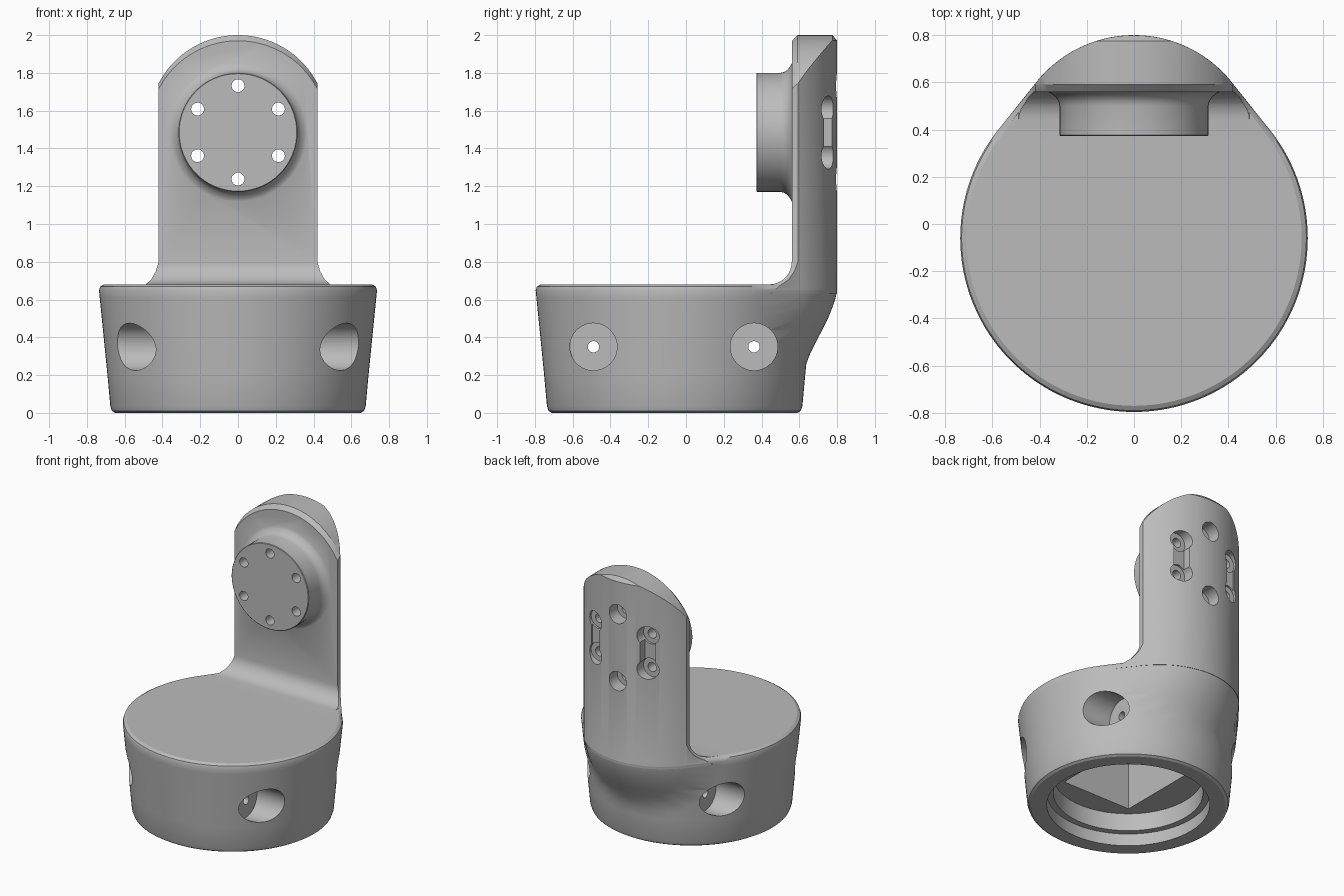
import bpy, bmesh, math
from mathutils import Vector

if "Cube" in bpy.data.objects:
    bpy.data.objects.remove(bpy.data.objects["Cube"])

grey = bpy.data.materials.new("satin grey")
grey.use_nodes = True
grey.diffuse_color = (0.5, 0.5, 0.5, 1)
grey.node_tree.nodes["Principled BSDF"].inputs["Base Color"].default_value = grey.diffuse_color


def loft(name, rings):
    """Closed solid skinned through rings of equal point count."""
    bm = bmesh.new()
    loops = [[bm.verts.new(p) for p in ring] for ring in rings]
    for a, b in zip(loops, loops[1:]):
        n = len(a)
        for i in range(n):
            j = (i + 1) % n
            bm.faces.new((a[i], a[j], b[j], b[i]))
    bm.faces.new(loops[0])
    bm.faces.new(loops[-1])
    bmesh.ops.recalc_face_normals(bm, faces=bm.faces)
    mesh = bpy.data.meshes.new(name)
    bm.to_mesh(mesh)
    bm.free()
    ob = bpy.data.objects.new(name, mesh)
    ob.data.materials.append(grey)
    bpy.context.collection.objects.link(ob)
    return ob


def lathe(name, profile, axis, centre, sides=48):
    """Stepped round solid; profile holds (position along axis, radius)."""
    k = "xyz".index(axis)
    rings = []
    for pos, r in profile:
        ring = []
        for i in range(sides):
            a = math.tau * i / sides
            p = Vector(centre)
            p[k] = pos
            p[(k + 1) % 3] += r * math.cos(a)
            p[(k + 2) % 3] += r * math.sin(a)
            ring.append(p)
        rings.append(ring)
    return loft(name, rings)


def box(name, x, y, z):
    return loft(name, [[(x[0], y[0], h), (x[1], y[0], h), (x[1], y[1], h), (x[0], y[1], h)] for h in z])


def combine(target, other, operation):
    mod = target.modifiers.new(operation, "BOOLEAN")
    mod.operation, mod.object, mod.solver = operation, other, "EXACT"
    bpy.context.view_layer.objects.active = target
    bpy.ops.object.modifier_apply(modifier=mod.name)
    bpy.data.objects.remove(other)


AXIS_Y = -0.06
BACK_R = 0.53


def egg(z, big, back):
    """Outline around a main circle and a smaller circle bulging to the back."""
    ring = []
    small_y = back - BACK_R
    for i in range(128):
        a = math.tau * i / 128
        nx, ny = math.cos(a), math.sin(a)
        if BACK_R + small_y * ny > big + AXIS_Y * ny:
            ring.append((BACK_R * nx, small_y + BACK_R * ny, z))
        else:
            ring.append((big * nx, AXIS_Y + big * ny, z))
    return ring


# Flared cup with rounded rims and a bulge rising into the upright
cup = [(0, .65, .59), (.01, .667, .607), (.035, .676, .615), (.2, .691, .62), (.26, .697, .634),
       (.32, .703, .66), (.38, .709, .69), (.44, .715, .722), (.5, .721, .752), (.56, .727, .776),
       (.61, .732, .792), (.65, .736, .80), (.668, .73, .794), (.68, .71, .774)]
body = loft("mounting_bracket", [egg(*row) for row in cup])

# Upright: bulged outline trimmed by a side profile and a round-topped front profile
upright = loft("upright", [egg(.632, .735, .7995), egg(2.1, .735, .7995)])
side = [(1, .6), (1, 2.2), (.56, 2.2)]
for i in range(9):
    a = math.pi / 2 * i / 8
    side.append((.44 + .12 * math.cos(a), .8 - .12 * math.sin(a)))
side.append((.44, .6))
combine(upright, loft("side_trim", [[(x, y, z) for y, z in side] for x in (-1, 1)]), "INTERSECT")


def front_outline(y, drop):
    half = [(.56, .6), (.5, .67), (.46, .705), (.435, .75), (.42, .8)]
    arc = []
    for i in range(33):
        x = .42 - .84 * i / 32
        arc.append((x, 1.526 - drop + math.sqrt(.474 ** 2 - x * x)))
    pts = half + arc + [(-x, z) for x, z in reversed(half)]
    return [(x, y, z) for x, z in pts]


trim = [(.2, .03), (.56, .03), (.59, 0), (.775, 0), (.81, .04)]
combine(upright, loft("front_trim", [front_outline(*t) for t in trim]), "INTERSECT")
combine(body, upright, "UNION")

# Round flange with a fillet at its root
HUB_Z = 1.485
flange = [(.372, .311), (.376, .315), (.5, .315), (.52, .32), (.538, .332), (.552, .35), (.562, .37), (.6, .37)]
combine(body, lathe("flange", flange, "y", (0, 0, HUB_Z), 64), "UNION")

# Six screw holes, counterbored from the back
for i in range(6):
    a = math.pi / 2 + math.tau * i / 6
    centre = (.247 * math.cos(a), 0, HUB_Z + .247 * math.sin(a))
    steps = [(.3, .034), (.7, .034), (.7, .07), (.9, .07)]
    combine(body, lathe("flange_hole", steps, "y", centre, 32), "DIFFERENCE")

# Shallow slots joining the outer counterbores
for s in (-1, 1):
    x = sorted((s * .165, s * .262))
    combine(body, box("slot", x, (.715, .9), (HUB_Z - .12, HUB_Z + .12)), "DIFFERENCE")

# Cross bores with wide pockets on both sides
for y in (-.49, .36):
    steps = [(-.9, .125), (-.41, .125), (-.41, .03), (.41, .03), (.41, .125), (.9, .125)]
    combine(body, lathe("cross_bore", steps, "x", (0, y, .35)), "DIFFERENCE")

# Stepped round recess underneath, with a square pocket above it
steps = [(-.1, .545), (.09, .545), (.09, .5), (.22, .5)]
combine(body, lathe("recess", steps, "z", (0, AXIS_Y, 0), 64), "DIFFERENCE")
combine(body, box("pocket", (-.28, .28), (-.39, .27), (.15, .56)), "DIFFERENCE")

# Smooth rounded surfaces with crisp edges
bpy.ops.object.select_all(action="DESELECT")
body.select_set(True)
bpy.context.view_layer.objects.active = body
bpy.ops.object.shade_smooth_by_angle(angle=math.radians(30))
